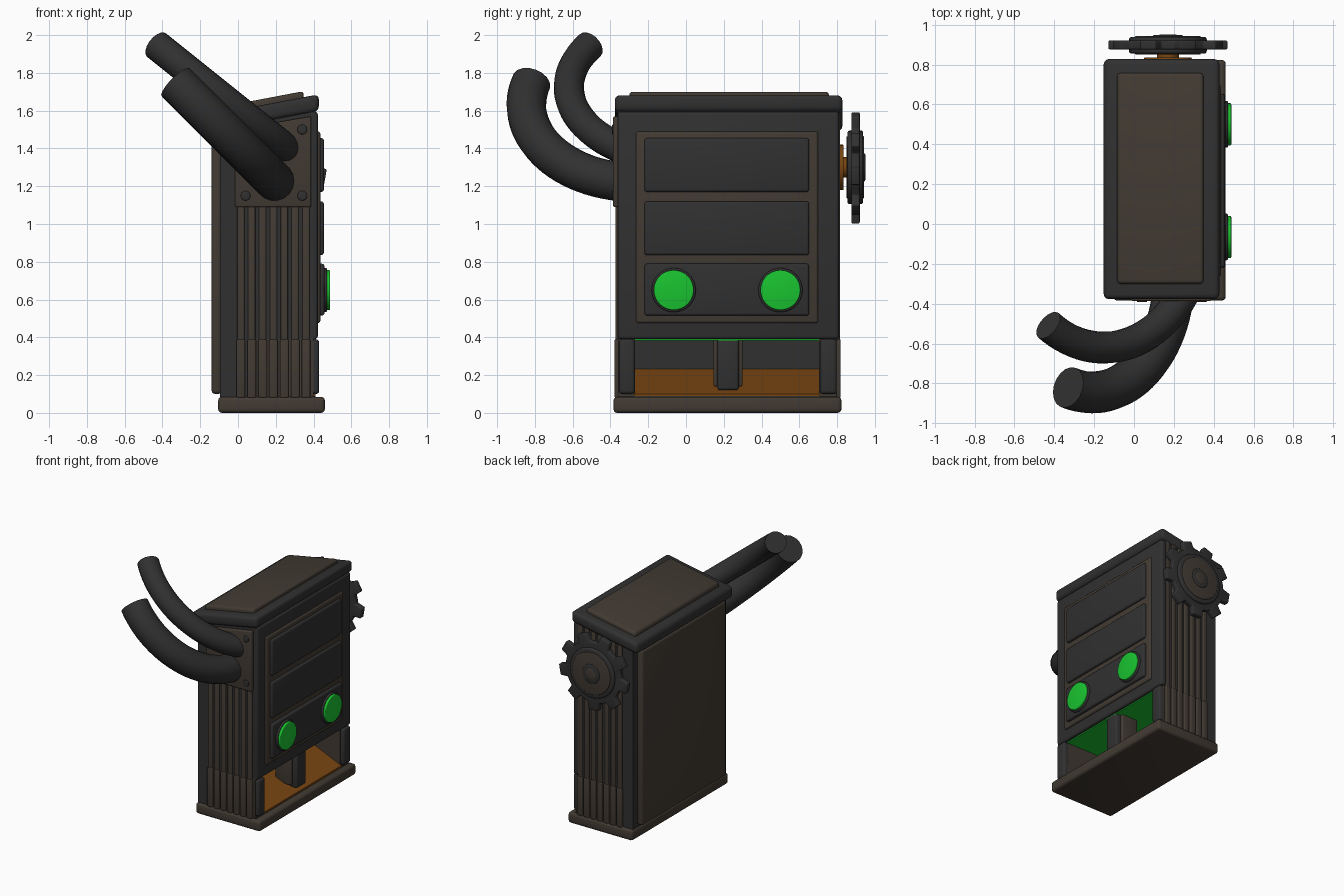
import bpy, bmesh
from math import sin, cos, pi, radians
from mathutils import Vector

if "Cube" in bpy.data.objects:
    bpy.data.objects.remove(bpy.data.objects["Cube"])


def material(name, rgb):
    m = bpy.data.materials.new(name)
    m.diffuse_color = (*rgb, 1)
    m.use_nodes = True
    m.node_tree.nodes["Principled BSDF"].inputs["Base Color"].default_value = m.diffuse_color
    return m


DARK = material("dark_metal", (0.03, 0.03, 0.03))
BROWN = material("brown_metal", (0.055, 0.043, 0.033))
GREEN = material("green_glow", (0.01, 0.55, 0.03))
ORANGE = material("orange_metal", (0.19, 0.06, 0.006))


def finish(ob, mat):
    ob.data.materials.clear()
    ob.data.materials.append(mat)
    bpy.ops.object.select_all(action='DESELECT')
    ob.select_set(True)
    bpy.context.view_layer.objects.active = ob
    bpy.ops.object.shade_smooth_by_angle(angle=radians(35))


def prism(name, pts, axis, lo, hi, mat, bevel=0.0):
    """Extrude a closed profile along x (pts = y,z) or y (pts = x,z)."""
    bm = bmesh.new()
    at = (lambda p, d: (d, p[0], p[1])) if axis == 'x' else (lambda p, d: (p[0], d, p[1]))
    rings = [[bm.verts.new(at(p, d)) for p in pts] for d in (lo, hi)]
    n = len(pts)
    for ring in rings:
        bm.faces.new(ring)
    for i in range(n):
        j = (i + 1) % n
        bm.faces.new((rings[0][i], rings[0][j], rings[1][j], rings[1][i]))
    bmesh.ops.recalc_face_normals(bm, faces=bm.faces)
    if bevel:
        edges = [e for e in bm.edges if e.calc_face_angle(0) > radians(30)]
        bmesh.ops.bevel(bm, geom=edges, offset=bevel, segments=3, profile=0.5, affect='EDGES')
    me = bpy.data.meshes.new(name)
    bm.to_mesh(me)
    bm.free()
    ob = bpy.data.objects.new(name, me)
    bpy.context.collection.objects.link(ob)
    finish(ob, mat)
    return ob


def box(name, x, y, z, mat, bevel=0.0):
    return prism(name, [(y[0], z[0]), (y[1], z[0]), (y[1], z[1]), (y[0], z[1])], 'x', *x, mat, bevel)


def disc(name, u, v, r, axis, lo, hi, mat, bevel=0.0, n=40):
    pts = [(u + r * cos(2 * pi * i / n), v + r * sin(2 * pi * i / n)) for i in range(n)]
    return prism(name, pts, axis, lo, hi, mat, bevel)


def roof(x):
    """Height of the sloping underside of the lid."""
    return 1.595 + 0.19 * (x - 0.42)


# Base slab
box("base", (-0.105, 0.46), (-0.384, 0.823), (0, 0.085), BROWN, 0.02)

# Body with a tray notch, closed by side walls
prism("body", [(-0.095, 0.08), (0.41, 0.08), (0.41, 0.09), (0.1, 0.09), (0.1, 0.39),
               (0.41, 0.39), (0.41, roof(0.41) + 0.02), (-0.095, roof(-0.095) + 0.02)],
      'y', -0.362, 0.80, DARK)
for side, y in (("left", (-0.36, -0.27)), ("right", (0.705, 0.798))):
    box("tray_wall_" + side, (0.05, 0.4), y, (0.08, 0.4), BROWN)
    box("corner_post_" + side, (0.36, 0.43), (y[0] + 0.005, y[1]), (0.1, 0.39), DARK, 0.018)

# Tray: orange ramp, green ceiling, centre post
prism("tray_ramp", [(0.41, 0.085), (0.41, 0.1), (0.095, 0.235), (0.095, 0.085)], 'y', -0.275, 0.71, ORANGE)
box("tray_ceiling", (0.1, 0.4), (-0.27, 0.705), (0.382, 0.395), GREEN)
box("centre_post", (0.3, 0.40), (0.165, 0.28), (0.12, 0.4), DARK, 0.015)
box("centre_post_back", (0.22, 0.36), (0.145, 0.30), (0.14, 0.4), BROWN, 0.01)

# Rear panel
box("rear_panel", (-0.14, -0.085), (-0.31, 0.745), (0.1, 1.485), BROWN, 0.02)

# Sloping lid and its raised plate
for name, x, y, low, high, mat, b in (("lid", (-0.152, 0.428), (-0.377, 0.828), 0, 0.09, DARK, 0.027),
                                      ("lid_plate", (-0.085, 0.348), (-0.30, 0.757), 0.06, 0.122, BROWN, 0.018)):
    prism(name, [(x[0], roof(x[0]) + low), (x[1], roof(x[1]) + low),
                 (x[1], roof(x[1]) + high), (x[0], roof(x[0]) + high)], 'y', *y, mat, b)

# Front door, frame and three panels
box("door", (0.37, 0.423), (-0.362, 0.81), (0.39, 1.595), DARK, 0.018)
box("door_frame", (0.40, 0.436), (-0.265, 0.70), (0.475, 1.49), BROWN, 0.014)
for i, (z0, z1, x) in enumerate(((1.17, 1.455, 0.455), (0.835, 1.12, 0.455), (0.515, 0.79, 0.458))):
    box(f"door_panel_{i}", (0.42, x), (-0.22, 0.652), (z0, z1), DARK, 0.014)

# Round green buttons
for i, y in enumerate((-0.065, 0.50)):
    disc(f"button_ring_{i}", y, 0.65, 0.117, 'x', 0.44, 0.472, DARK, 0.008)
    disc(f"button_{i}", y, 0.65, 0.106, 'x', 0.46, 0.488, GREEN, 0.006)

# Vertical ribs on both sides, thicker at the foot
for side, wall, out in (("left", -0.355, -0.374), ("right", 0.795, 0.815)):
    for i in range(7):
        x = 0.015 + 0.0575 * i
        top = 1.12 if side == "left" else roof(x) + 0.01
        proud = out + (0.004 if out > 0 else -0.004)
        for part, w, z0, z1, o in (("rib", 0.019, 0.08, top, out), ("rib_foot", 0.023, 0.08, 0.39, proud)):
            box(f"{part}_{side}_{i}", (x - w, x + w), (min(wall, o), max(wall, o)), (z0, z1), BROWN, 0.007)

# Pipe mounting plate with rivets
prism("pipe_plate", [(-0.015, 1.09), (0.387, 1.09), (0.387, 1.57), (-0.015, 1.50)],
      'y', -0.386, -0.35, BROWN, 0.008)
for i, (x, z) in enumerate(((0.04, 1.15), (0.34, 1.15), (0.34, 1.5), (0.04, 1.44))):
    disc(f"rivet_{i}", x, z, 0.026, 'y', -0.392, -0.38, DARK, 0.005, 16)


# Curved pipes: circular arcs in a plane leaning to the left
def pipe(name, origin, lean, radius, centre_y, centre_s, start, end, thick):
    cu = bpy.data.curves.new(name, 'CURVE')
    cu.dimensions = '3D'
    cu.bevel_depth, cu.bevel_resolution, cu.use_fill_caps = thick, 7, True
    sp = cu.splines.new('POLY')
    n = 28
    sp.points.add(n - 1)
    for i in range(n):
        a = radians(start + (end - start) * i / (n - 1))
        s = centre_s - radius * cos(a)
        p = Vector((origin[0], 0, origin[1])) + s * Vector((lean[0], 0, lean[1]))
        sp.points[i].co = (p.x, centre_y - radius * sin(a), p.z, 1)
    ob = bpy.data.objects.new(name, cu)
    bpy.context.collection.objects.link(ob)
    bpy.ops.object.select_all(action='DESELECT')
    ob.select_set(True)
    bpy.context.view_layer.objects.active = ob
    bpy.ops.object.convert(target='MESH')
    finish(bpy.context.view_layer.objects.active, DARK)


pipe("lower_pipe", (0.2, 1.22), (-0.707, 0.707), 0.58, -0.265, 0.58, 0, 107, 0.105)
pipe("upper_pipe", (0.215, 1.43), (-0.781, 0.625), 0.62, 0.0, 0.47, 30, 125, 0.08)

# Side gear on its axle
GX, GZ = 0.17, 1.30
disc("axle_flange", GX, GZ, 0.12, 'y', 0.79, 0.835, ORANGE, 0.006)
disc("axle", GX, GZ, 0.055, 'y', 0.80, 0.88, ORANGE)
teeth = []
for k in range(9):
    a = radians(-90 + 40 * k)
    for r, off in ((0.24, -12), (0.30, -8), (0.30, 8), (0.24, 12), (0.24, 20)):
        b = a + radians(off)
        teeth.append((GX + r * cos(b), GZ + r * sin(b)))
prism("gear", teeth, 'y', 0.876, 0.92, DARK, 0.007)
disc("gear_rim", GX, GZ, 0.195, 'y', 0.855, 0.938, DARK, 0.012)
disc("gear_face", GX, GZ, 0.165, 'y', 0.85, 0.943, BROWN, 0.006)
disc("gear_hub", GX, GZ, 0.075, 'y', 0.86, 0.949, DARK, 0.008)
disc("gear_cap", GX, GZ, 0.045, 'y', 0.90, 0.95, BROWN, 0.004)
